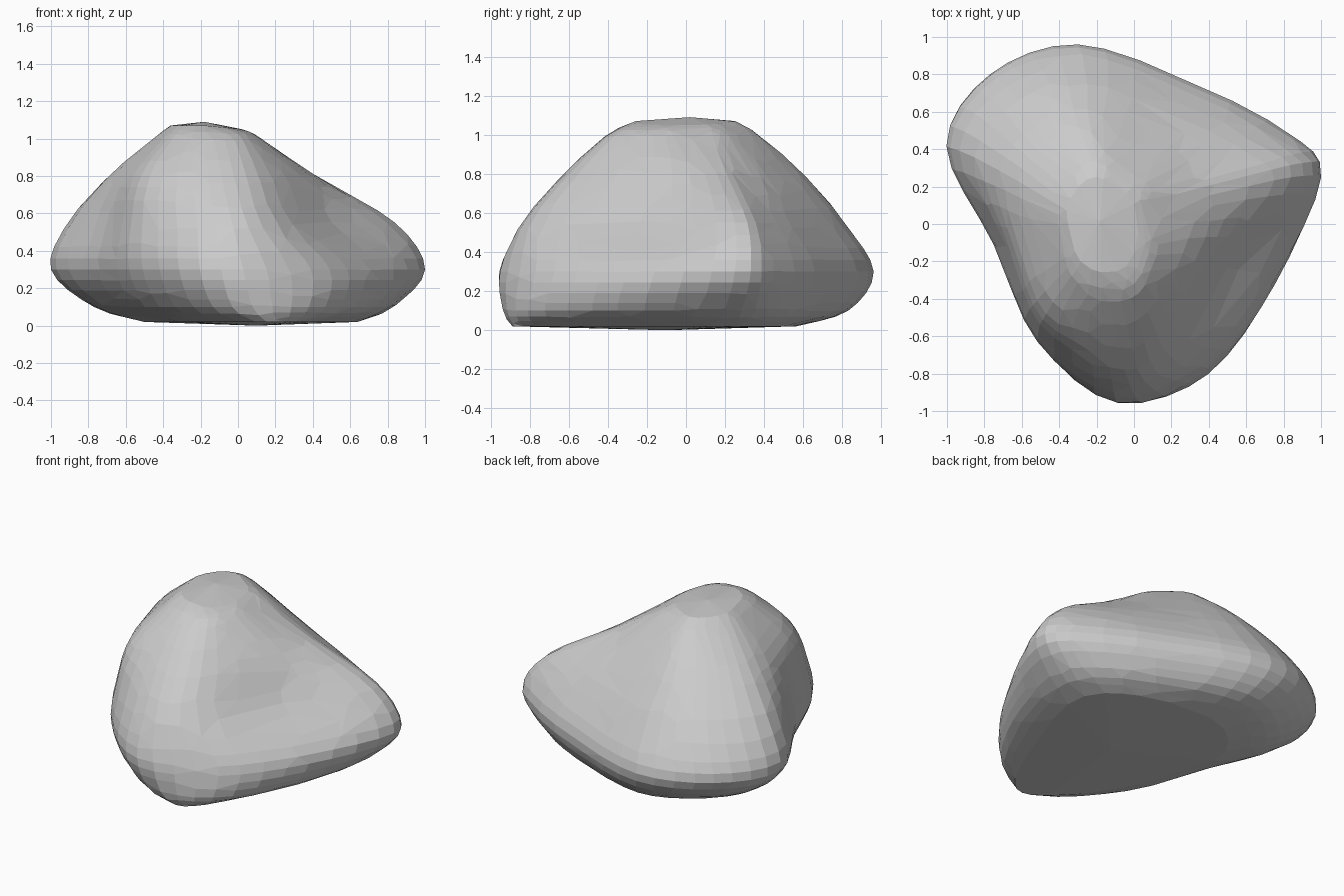
import bpy, bmesh
from mathutils import Vector

if "Cube" in bpy.data.objects:
    bpy.data.objects.remove(bpy.data.objects["Cube"])

# Horizontal contours of the boulder, anticlockwise from its right-hand corner
contours = {
    0.02: [(.64, .16), (.53, .4), (.22, .54), (-.15, .56), (-.38, .45), (-.5, .22),
           (-.42, -.05), (-.25, -.5), (.09, -.87), (.31, -.77), (.52, -.27)],
    0.10: [(.83, .2), (.69, .46), (.28, .68), (-.22, .83), (-.57, .69), (-.77, .4),
           (-.62, -.03), (-.42, -.54), (-.03, -.92), (.38, -.81), (.68, -.35)],
    0.30: [(1, .25), (.82, .49), (.3, .76), (-.3, .96), (-.77, .8), (-1, .42),
           (-.75, -.1), (-.51, -.63), (-.09, -.955), (.39, -.77), (.75, -.3)],
    0.55: [(.84, .25), (.65, .43), (.25, .62), (-.25, .81), (-.66, .72), (-.91, .38),
           (-.7, -.12), (-.51, -.58), (-.12, -.83), (.2, -.73), (.52, -.21)],
    0.80: [(.42, .16), (.32, .29), (.11, .44), (-.25, .6), (-.52, .51), (-.69, .27),
           (-.61, -.13), (-.47, -.48), (-.16, -.62), (.11, -.55), (.35, -.16)],
    1.00: [(.11, .06), (.08, .18), (-.03, .28), (-.2, .37), (-.34, .31), (-.45, .12),
           (-.42, -.1), (-.35, -.3), (-.18, -.4), (.02, -.36), (.12, -.15)],
}
STEPS = 4


def spline(a, b, c, d, t):
    """Smooth curve between b and c."""
    return b + 0.5 * t * (c - a + t * (2 * a - 5 * b + 4 * c - d + t * (3 * (b - c) + d - a)))


def closed_curve(pts):
    n = len(pts)
    return [spline(pts[i - 1], pts[i], pts[(i + 1) % n], pts[(i + 2) % n], s / STEPS)
            for i in range(n) for s in range(STEPS)]


rings = [closed_curve([Vector((x, y, z)) for x, y in pts]) for z, pts in contours.items()]

# Rounded crown ring, dipping slightly to the right
peak = Vector((-.18, .02, 1.09))
crown_ring = []
for p in rings[-1]:
    q = peak + (p - peak) * .66
    crown_ring.append(Vector((q.x, q.y, 1.07 - .1 * max(0, q.x + .18))))
rings.append(crown_ring)

# Smooth the stack vertically
last = len(rings) - 1
layers = []
for k in range(last):
    quad = [rings[max(k - 1, 0)], rings[k], rings[k + 1], rings[min(k + 2, last)]]
    for s in range(STEPS):
        layers.append([spline(*q, s / STEPS) for q in zip(*quad)])
layers.append(rings[-1])

# Skin the layers and close the base and the crown
bm = bmesh.new()
grid = [[bm.verts.new(p) for p in layer] for layer in layers]
base = bm.verts.new((.1, -.1, 0))
crown = bm.verts.new(peak)
n = len(grid[0])
for i in range(n):
    j = (i + 1) % n
    for lo, hi in zip(grid, grid[1:]):
        bm.faces.new((lo[i], lo[j], hi[j], hi[i]))
    bm.faces.new((base, grid[0][j], grid[0][i]))
    bm.faces.new((crown, grid[-1][i], grid[-1][j]))
bmesh.ops.recalc_face_normals(bm, faces=bm.faces[:])
mesh = bpy.data.meshes.new("boulder")
bm.to_mesh(mesh)
bm.free()
boulder = bpy.data.objects.new("boulder", mesh)
bpy.context.collection.objects.link(boulder)

# Irregular chipped facets
facets = boulder.modifiers.new("facets", 'DECIMATE')
facets.ratio = 0.5
